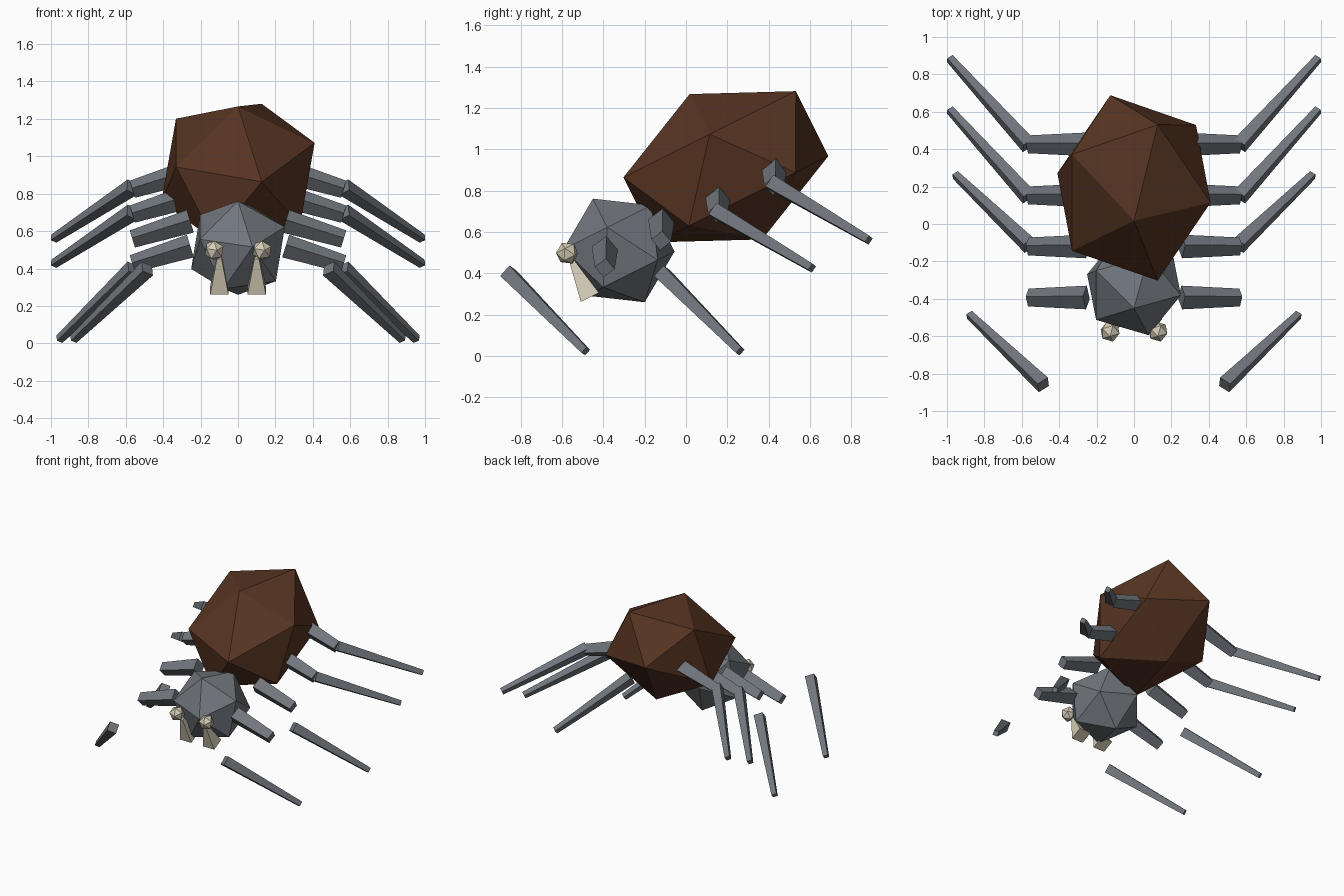
import bpy, bmesh, math
from mathutils import Matrix, Vector

cube = bpy.data.objects.get("Cube")
if cube:
    bpy.data.objects.remove(cube, do_unlink=True)

TILT = math.atan(0.5)  # nose-down pitch shared by the body parts


def material(name, rgb):
    m = bpy.data.materials.new(name)
    m.use_nodes = True
    m.diffuse_color = (*rgb, 1)
    m.node_tree.nodes["Principled BSDF"].inputs["Base Color"].default_value = (*rgb, 1)
    return m


grey = material("slate grey", (0.165, 0.182, 0.205))
brown = material("dark brown", (0.095, 0.035, 0.016))
bone = material("bone", (0.66, 0.60, 0.47))


def finish(bm, name, mat, side=1):
    """Turn a bmesh into an object, mirrored across x when side is -1."""
    if side < 0:
        bm.transform(Matrix.Diagonal((-1, 1, 1, 1)))
    bmesh.ops.recalc_face_normals(bm, faces=bm.faces)
    mesh = bpy.data.meshes.new(name)
    bm.to_mesh(mesh)
    bm.free()
    mesh.materials.append(mat)
    obj = bpy.data.objects.new(name, mesh)
    bpy.context.scene.collection.objects.link(obj)


def faceted_ball(name, centre, radii, mat):
    bm = bmesh.new()
    bmesh.ops.create_icosphere(bm, subdivisions=1, radius=1)
    bm.transform(Matrix.Translation(centre) @ Matrix.Rotation(TILT, 4, 'X')
                 @ Matrix.Diagonal((*radii, 1)))
    finish(bm, name, mat)


def tapered_bar(name, start, end, w0, w1, roll, mat, side):
    """Square bar from start to end, width w0 to w1, rolled about its axis."""
    a, b = Vector(start), Vector(end)
    z = (b - a).normalized()
    x = z.cross(Vector((0, 0, 1))).normalized()
    frame = Matrix((x, z.cross(x), z)).transposed().to_4x4()
    bm = bmesh.new()
    bmesh.ops.create_cone(bm, cap_ends=True, segments=4, radius1=w0 / math.sqrt(2),
                          radius2=w1 / math.sqrt(2), depth=(b - a).length)
    bm.transform(Matrix.Translation((a + b) / 2) @ frame
                 @ Matrix.Rotation(math.radians(45 + roll), 4, 'Z'))
    finish(bm, name, mat, side)


# Body
faceted_ball("abdomen", (0, 0.193, 0.915), (0.458, 0.548, 0.393), brown)
faceted_ball("head", (0, -0.325, 0.51), (0.28, 0.28, 0.28), grey)

# Lower leg start and tip, front pair to back pair
lower_legs = [
    ((0.485, -0.86, 0.40), (0.88, -0.485, 0.022)),
    ((0.56, -0.115, 0.40), (0.955, 0.262, 0.022)),
    ((0.565, 0.145, 0.70), (0.985, 0.61, 0.425)),
    ((0.565, 0.42, 0.835), (0.985, 0.885, 0.56)),
]

for side, label in ((1, "left"), (-1, "right")):
    # Eyes and fangs
    faceted_ball(f"{label}_eye", (side * 0.128, -0.575, 0.497), (0.056,) * 3, bone)
    tapered_bar(f"{label}_fang", (0.1, -0.465, 0.283), (0.1, -0.552, 0.457),
                0.098, 0.025, 0, bone, side)
    # Legs
    for i, (start, tip) in enumerate(lower_legs):
        y, z = -0.393 + 0.273 * i, 0.52 + 0.133 * i
        tapered_bar(f"{label}_upper_leg_{i + 1}", (0.255, y, z), (0.565, y, z - 0.095),
                    0.09, 0.068, 38, grey, side)
        tapered_bar(f"{label}_lower_leg_{i + 1}", start, tip,
                    0.068, 0.036, -25, grey, side)
